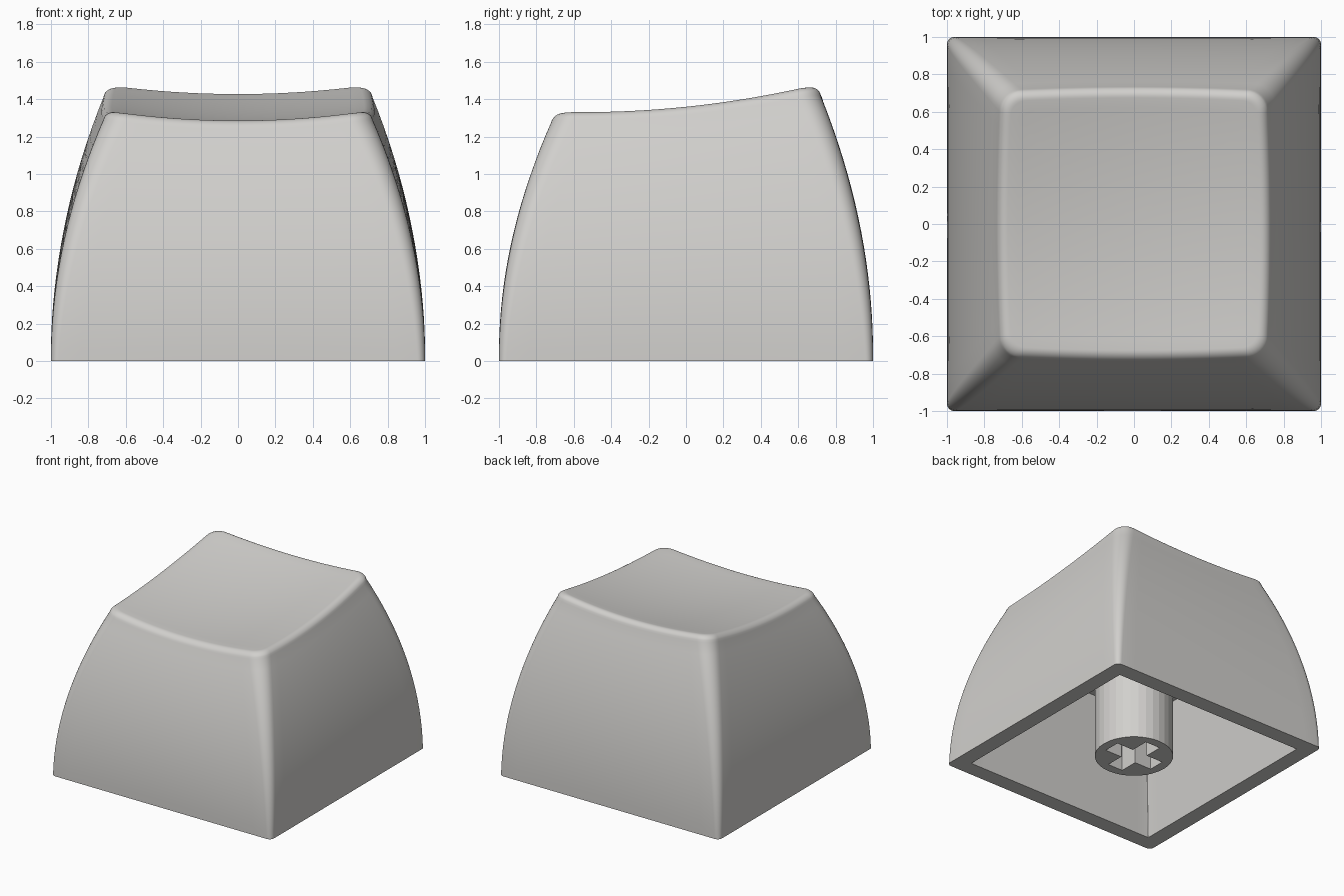
import bpy, bmesh, math

if "Cube" in bpy.data.objects:
    bpy.data.objects.remove(bpy.data.objects["Cube"])

CORNER, SIDE = 8, 16          # segments per corner and per side
WALL_END = 0.965              # where the rim fillet begins

grey = bpy.data.materials.new("warm_grey")
grey.diffuse_color = (0.64, 0.63, 0.61, 1)
grey.use_nodes = True
grey.node_tree.nodes["Principled BSDF"].inputs["Base Color"].default_value = grey.diffuse_color


def make_object(name, bm):
    bmesh.ops.recalc_face_normals(bm, faces=bm.faces)
    mesh = bpy.data.meshes.new(name)
    bm.to_mesh(mesh)
    bm.free()
    mesh.materials.append(grey)
    ob = bpy.data.objects.new(name, mesh)
    bpy.context.collection.objects.link(ob)
    return ob


def dish(x, y):
    """Height of the scooped, sloping top."""
    return 1.31 + 0.104 * y + 0.10 * y * y + 0.107 * x * x


def outline(half, radius, bulge=0.0):
    """Rounded square with slightly bowed sides."""
    pts = []
    flat = half - radius
    for q in range(4):
        ca, sa = math.cos(q * math.pi / 2), math.sin(q * math.pi / 2)
        local = []
        for i in range(SIDE):
            s = -1 + 2 * i / SIDE
            local.append((half + bulge * (1 - s * s), s * flat))
        for i in range(CORNER):
            a = i / CORNER * math.pi / 2
            local.append((flat + radius * math.cos(a), flat + radius * math.sin(a)))
        pts += [(x * ca - y * sa, x * sa + y * ca) for x, y in local]
    return pts


def wall_ring(t):
    half = 1 - 0.30 * t * t
    k = 0.70 / half
    return [(x, y, t * dish(x * k, y * k))
            for x, y in outline(half, 0.04 + 0.08 * t, 0.014 * t)]


rings = []
# hollow underside: ceiling, then inner edge of the bottom rim
rings.append([(x, y, 0.95) for x, y in outline(0.75, 0.004)])
rings.append([(x, y, 0.0) for x, y in outline(0.87, 0.004)])
# curved outer walls
rings += [wall_ring(WALL_END * i / 18) for i in range(19)]
# rounded top rim
half_end = 1 - 0.30 * WALL_END ** 2
a0 = math.radians(22)
for i in range(1, 8):
    a = a0 + (math.pi / 2 - a0) * i / 7
    u = (math.cos(a0) - math.cos(a)) / math.cos(a0)
    v = (math.sin(a) - math.sin(a0)) / (1 - math.sin(a0))
    t = WALL_END + (1 - WALL_END) * v
    half = half_end - 0.06 * u
    rings.append([(x, y, t * dish(x, y))
                  for x, y in outline(half, 0.117 - 0.03 * u, 0.014)])
# scooped top surface
rim = rings[-1]
for i in range(1, 13):
    k = 1 - i / 12.5
    rings.append([(x * k, y * k, dish(x * k, y * k)) for x, y, z in rim])

bm = bmesh.new()
loops = [[bm.verts.new(p) for p in ring] for ring in rings]
n = len(loops[0])
for lo, hi in zip(loops, loops[1:]):
    for i in range(n):
        j = (i + 1) % n
        bm.faces.new((lo[i], lo[j], hi[j], hi[i]))
bm.faces.new(loops[0])
bm.faces.new(loops[-1])
cap = make_object("cap_shell", bm)
bpy.context.view_layer.objects.active = cap
cap.select_set(True)
bpy.ops.object.shade_smooth_by_angle(angle=math.radians(35))
cap.select_set(False)

# stem post under the cap
bm = bmesh.new()
bmesh.ops.create_cone(bm, cap_ends=True, segments=32, radius1=0.295, radius2=0.295, depth=0.97)
bmesh.ops.translate(bm, verts=bm.verts, vec=(0, 0, 0.485))
stem = make_object("stem", bm)

# cross-shaped socket cut into the stem
L, W = 0.22, 0.068
cross = [(L, -W), (L, W), (W, W), (W, L), (-W, L), (-W, W),
         (-L, W), (-L, -W), (-W, -W), (-W, -L), (W, -L), (W, -W)]
bm = bmesh.new()
base = bm.faces.new([bm.verts.new((x, y, -0.1)) for x, y in cross])
top = bmesh.ops.extrude_face_region(bm, geom=[base])
bmesh.ops.translate(bm, verts=[g for g in top["geom"] if isinstance(g, bmesh.types.BMVert)],
                    vec=(0, 0, 0.55))
cutter = make_object("socket_cutter", bm)
cutter.hide_render = True

mod = stem.modifiers.new("socket", 'BOOLEAN')
mod.operation = 'DIFFERENCE'
mod.solver = 'EXACT'
mod.object = cutter
bpy.context.view_layer.objects.active = stem
bpy.ops.object.modifier_apply(modifier=mod.name)
bpy.data.objects.remove(cutter, do_unlink=True)
